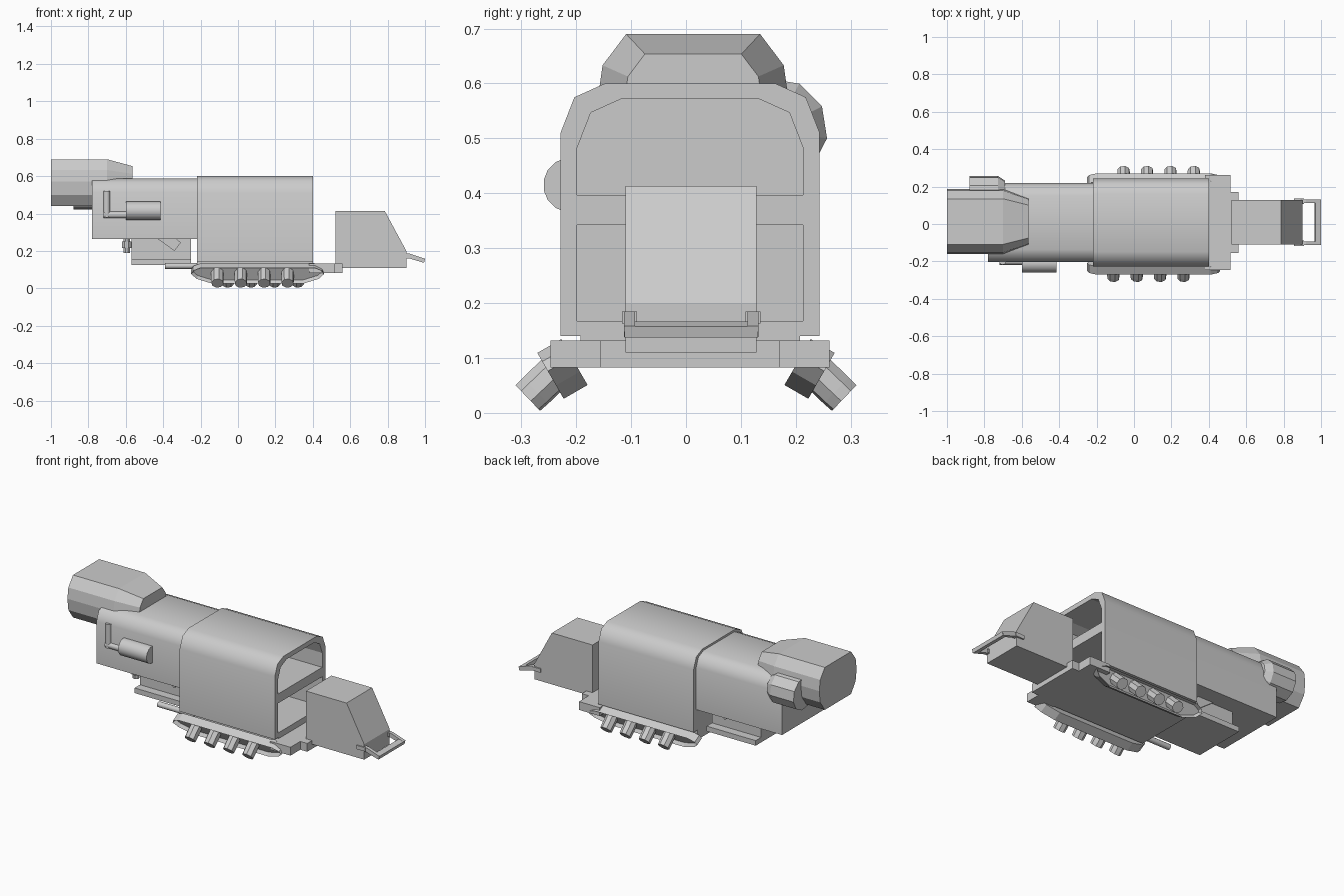
import bpy, bmesh, math
from mathutils import Vector

if "Cube" in bpy.data.objects:
    bpy.data.objects.remove(bpy.data.objects["Cube"])

C = 0.0075  # body centre line in y


def loft(name, rings, smooth=None, inset=None):
    """Closed solid through rings of equal point count."""
    bm = bmesh.new()
    vs = [[bm.verts.new(p) for p in r] for r in rings]
    n = len(rings[0])
    for a, b in zip(vs, vs[1:]):
        for i in range(n):
            bm.faces.new((a[i], a[(i + 1) % n], b[(i + 1) % n], b[i]))
    bm.faces.new(vs[0])
    end = bm.faces.new(vs[-1])
    bmesh.ops.recalc_face_normals(bm, faces=bm.faces)
    if inset:
        bmesh.ops.inset_region(bm, faces=[end], thickness=inset[0], depth=0)
        bmesh.ops.translate(bm, verts=end.verts, vec=-end.normal * inset[1])
    me = bpy.data.meshes.new(name)
    bm.to_mesh(me)
    bm.free()
    if smooth:
        me.shade_smooth()
        me.set_sharp_from_angle(angle=math.radians(smooth))
    ob = bpy.data.objects.new(name, me)
    bpy.context.collection.objects.link(ob)
    return ob


def prism_x(name, pts, x0, x1, smooth=None):
    return loft(name, [[(x, y, z) for y, z in pts] for x in (x0, x1)], smooth)


def prism_y(name, pts, y0, y1):
    return loft(name, [[(x, y, z) for x, z in pts] for y in (y0, y1)])


def box(name, x0, x1, y0, y1, z0, z1):
    return prism_x(name, [(y0, z0), (y1, z0), (y1, z1), (y0, z1)], x0, x1)


def rod(name, p0, p1, radii, n, smooth=None, steps=(0, 1)):
    """Round bar from p0 to p1; one radius per step along it."""
    p0, p1 = Vector(p0), Vector(p1)
    d = p1 - p0
    u = d.orthogonal().normalized()
    w = d.normalized().cross(u)
    ang = [2 * math.pi * (i + .5) / n for i in range(n)]
    return loft(name, [[p0 + d * t + (u * math.cos(a) + w * math.sin(a)) * r
                        for a in ang] for t, r in zip(steps, radii)], smooth)


def arch(w, z0, z1, shoulder):
    """Half-width, bottom, top and shoulder size of a rounded-roof section."""
    s = shoulder
    half = [(w, z0), (w, z1 - s), (w - .28 * s, z1 - .28 * s), (w - .9 * s, z1)]
    return [(C + y, z) for y, z in half] + [(C - y, z) for y, z in half[::-1]]


# rear body shell with two deep compartments
shell = prism_x("rear_body", arch(.236, .14, .6, .09), -.22, .4, 50)
cutters = [prism_x("upper_cutter", arch(.206, .397, .572, .09), -.18, .5),
           box("lower_cutter", -.18, .5, C - .206, C + .206, .167, .342)]
for c in cutters:
    c.hide_render = True
    m = shell.modifiers.new(c.name, "BOOLEAN")
    m.object = c
    m.operation = "DIFFERENCE"
    m.solver = "EXACT"
bpy.context.view_layer.update()
me = bpy.data.meshes.new_from_object(
    shell.evaluated_get(bpy.context.evaluated_depsgraph_get()))
shell.modifiers.clear()
shell.data = me
for c in cutters:
    bpy.data.objects.remove(c)

# front body
prism_x("front_body", arch(.212, .265, .588, .075), -.78, -.22, 50)

# large faceted nose, tapering into the roof
half = [(.122, .69), (.165, .633), (.174, .57), (.165, .5), (.122, .44)]
nose = [(y, z) for y, z in half] + [(-y, z) for y, z in half[::-1]]
loft("nose", [[(x, .013 + y * k, .56 + (z - .56) * k) for y, z in nose]
              for x, k in ((-1, 1), (-.7, 1), (-.565, .72))])

# side pod
rod("side_pod", (-.88, .163, .515), (-.69, .163, .515), (.095, .095, .07), 10,
    steps=(0, .8, 1))

# exhaust: drum, feed pipe and stack
rod("exhaust_drum", (-.6, -.21, .415), (-.415, -.21, .415), (.05, .05), 16, 40)
rod("exhaust_feed", (-.718, -.2, .393), (-.6, -.2, .393), (.018, .018), 12, 40)
rod("exhaust_stack", (-.702, -.2, .378), (-.702, -.2, .52), (.018, .018), 12, 40)

# pedestal under the front body
box("pedestal_plate", -.57, -.25, -.15, .165, .125, .155)
box("pedestal_column", -.57, -.25, -.1, .115, .15, .27)
prism_y("pedestal_brace", [(-.43, .265), (-.34, .2), (-.305, .245), (-.33, .265)],
        -.11, .125)
rod("drain_pipe", (-.595, -.1, .19), (-.595, -.1, .27), (.02, .02), 8)
rod("drain_collar", (-.595, -.1, .215), (-.595, -.1, .25), (.028, .028), 8)

# chassis
box("chassis", -.22, .4, C - .2, C + .2, .083, .145)
box("chassis_end", .38, .515, C - .254, C + .254, .083, .132)
box("hitch_plate", .5, .56, C - .163, C + .163, .083, .132)
rod("drive_shaft", (-.39, -.182, .12), (-.15, -.182, .12), (.016, .016), 12, 40)

# tilted tracks with hollow faces and splayed wheels
track = [(-.2, .048), (.41, .048), (.45, .03), (.46, .01), (.43, -.02),
         (.35, -.048), (-.14, -.048), (-.22, -.02), (-.25, .01), (-.24, .03)]
for s, side in ((-1, "left"), (1, "right")):
    rings = [[(x, s * (.225 + .5 * v + .87 * t), .08 + .87 * v - .5 * t)
              for x, v in track] for t in (-.025, .025)]
    loft("track_" + side, rings, inset=(.011, .02))
    for i in range(4):
        x = -.0825 + .125 * i + s * .0275
        rod(f"wheel_{side}_{i}", (x, s * .216, .096), (x, s * .288, .027),
            (.034, .034, .033), 8, steps=(0, .8, 1))

# cab
prism_y("cab", [(.52, .11), (.9, .11), (.9, .2), (.785, .413), (.52, .413)],
        -.11, .128)

# bumper
for y in (-.103, .122):
    prism_y("bumper_arm", [(.855, .163), (.915, .16), (.99, .138), (1, .158),
                           (.92, .185), (.855, .185)], y - .01, y + .01)
    box("bumper_bracket", .855, .91, y - .014, y + .014, .163, .185)
prism_y("bumper_bar", [(.965, .146), (.995, .137), (1, .157), (.97, .166)],
        -.112, .131)
